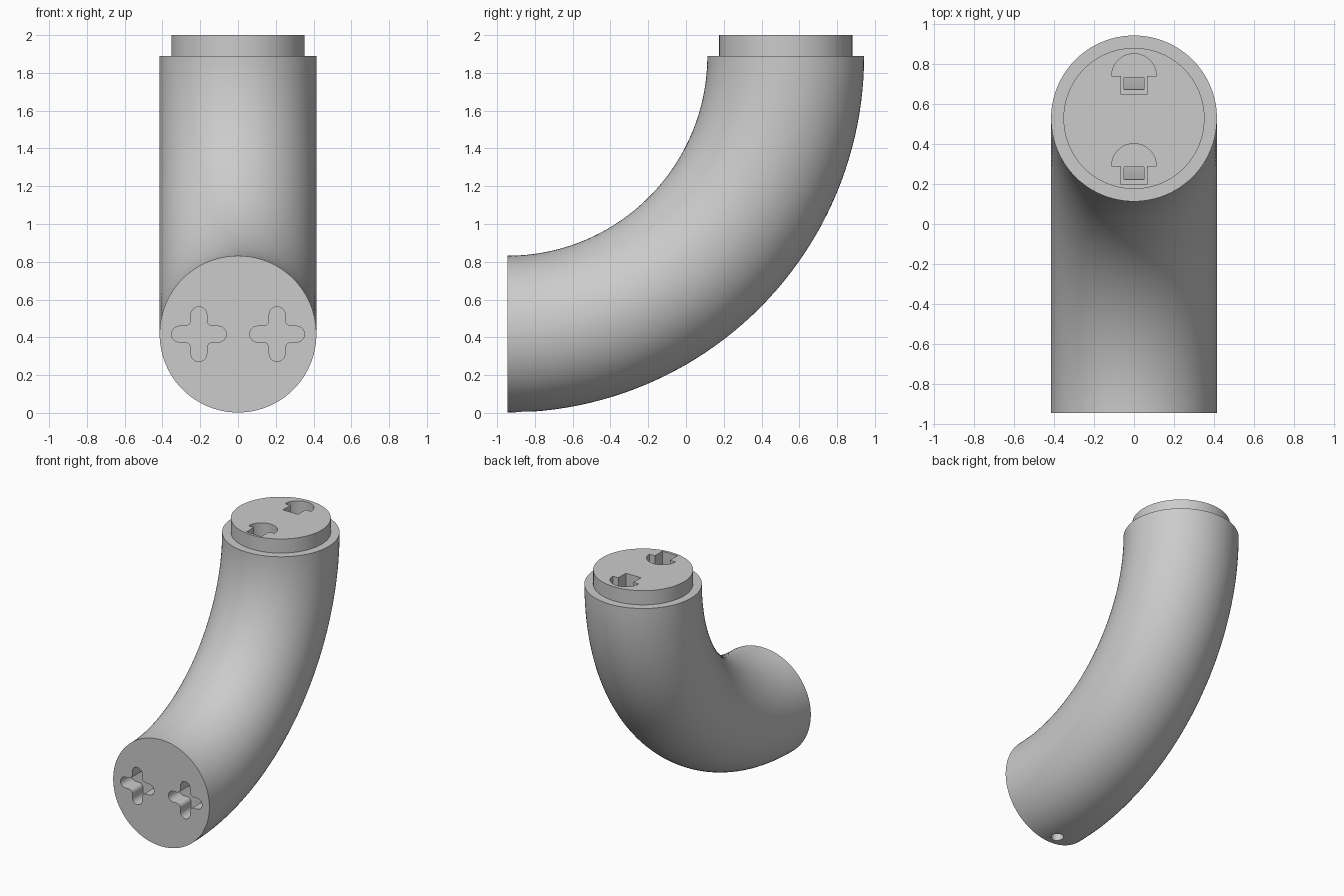
import bpy, bmesh
from math import sin, cos, pi, radians
from mathutils import Matrix, Vector

cube = bpy.data.objects.get("Cube")
if cube:
    bpy.data.objects.remove(cube)

grey = bpy.data.materials.new("plain_grey")
grey.use_nodes = True
colour = (0.6, 0.6, 0.6, 1)
grey.diffuse_color = colour
grey.node_tree.nodes["Principled BSDF"].inputs["Base Color"].default_value = colour

TUBE, COLLAR, BEND = 0.415, 0.353, 1.473
FRONT, RIM, TOP = -0.945, 1.89, 2.0
SIDES, STEPS = 96, 48


def finish(name, bm):
    bmesh.ops.recalc_face_normals(bm, faces=bm.faces[:])
    mesh = bpy.data.meshes.new(name)
    bm.to_mesh(mesh)
    bm.free()
    mesh.materials.append(grey)
    obj = bpy.data.objects.new(name, mesh)
    bpy.context.collection.objects.link(obj)
    return obj


def arc(cx, cy, r, start, end, n=12):
    angles = [radians(start + (end - start) * i / n) for i in range(n + 1)]
    return [Vector((cx + r * cos(a), cy + r * sin(a))) for a in angles]


def prism(name, outline, low, high, place, slope=0):
    """Extruded outline; slope tilts the lower cap along local y."""
    bm = bmesh.new()
    a = [bm.verts.new((p[0], p[1], low + slope * p[1])) for p in outline]
    b = [bm.verts.new((p[0], p[1], high)) for p in outline]
    bm.faces.new(a)
    bm.faces.new(b)
    for i in range(len(a)):
        j = (i + 1) % len(a)
        bm.faces.new((a[i], a[j], b[j], b[i]))
    bm.transform(place)
    return finish(name, bm)


# Curved tube with a stepped collar on its upper end
bm = bmesh.new()
stations = [(pi / 2 * i / STEPS, 0, TUBE) for i in range(STEPS + 1)]
stations += [(pi / 2, 0, COLLAR), (pi / 2, TOP - RIM, COLLAR)]
rings = []
for angle, lift, radius in stations:
    ring = []
    for i in range(SIDES):
        t = 2 * pi * i / SIDES
        reach = BEND + radius * cos(t)
        ring.append(bm.verts.new((radius * sin(t), FRONT + reach * sin(angle),
                                  RIM - reach * cos(angle) + lift)))
    rings.append(ring)
for r, s in zip(rings, rings[1:]):
    for i in range(SIDES):
        j = (i + 1) % SIDES
        bm.faces.new((r[i], r[j], s[j], s[i]))
bm.faces.new(rings[0])
bm.faces.new(rings[-1])
elbow = finish("curved_tube", bm)

# Rounded cross sockets in the front end
half, length, fillet = 0.042, 0.145, 0.032
arm = arc(length - half, 0, half, -90, 90)
arm += arc(half + fillet, half + fillet, fillet, 270, 180, 6)
cross = [Matrix.Rotation(pi / 2 * k, 2) @ p for k in range(4) for p in arm]
cutters = []
for side in (-1, 1):
    place = Matrix.Translation((side * 0.207, FRONT, RIM - BEND)) @ Matrix.Rotation(pi / 2, 4, "X")
    cutters.append(prism("cross_cutter", cross, -0.13, 0.05, place))

# Keyhole slots in the collar, each with a small sloped pit
keyhole = arc(0, 0, 0.112, 0, 180, 24)
keyhole += [(-0.065, 0), (-0.065, -0.093), (0.065, -0.093), (0.065, 0)]
pit = [(-0.05, -0.068), (0.05, -0.068), (0.05, -0.006), (-0.05, -0.006)]
for y in (0.74, 0.29):
    place = Matrix.Translation((0, y, TOP))
    cutters.append(prism("keyhole_cutter", keyhole, -0.11, 0.05, place))
    cutters.append(prism("pit_cutter", pit, -0.3, -0.05, place, -2.5))

# Small drain hole underneath, near the front end
drain = arc(0, 0, 0.045, 0, 345, 23)
cutters.append(prism("drain_cutter", drain, -0.05, 0.15, Matrix.Translation((0, -0.86, 0))))

# Apply the cuts
bpy.context.view_layer.objects.active = elbow
elbow.select_set(True)
for cutter in cutters:
    cut = elbow.modifiers.new("cut", "BOOLEAN")
    cut.operation, cut.solver, cut.object = "DIFFERENCE", "EXACT", cutter
    bpy.ops.object.modifier_apply(modifier=cut.name)
    bpy.data.objects.remove(cutter)
bpy.ops.object.shade_smooth_by_angle(angle=radians(30))
